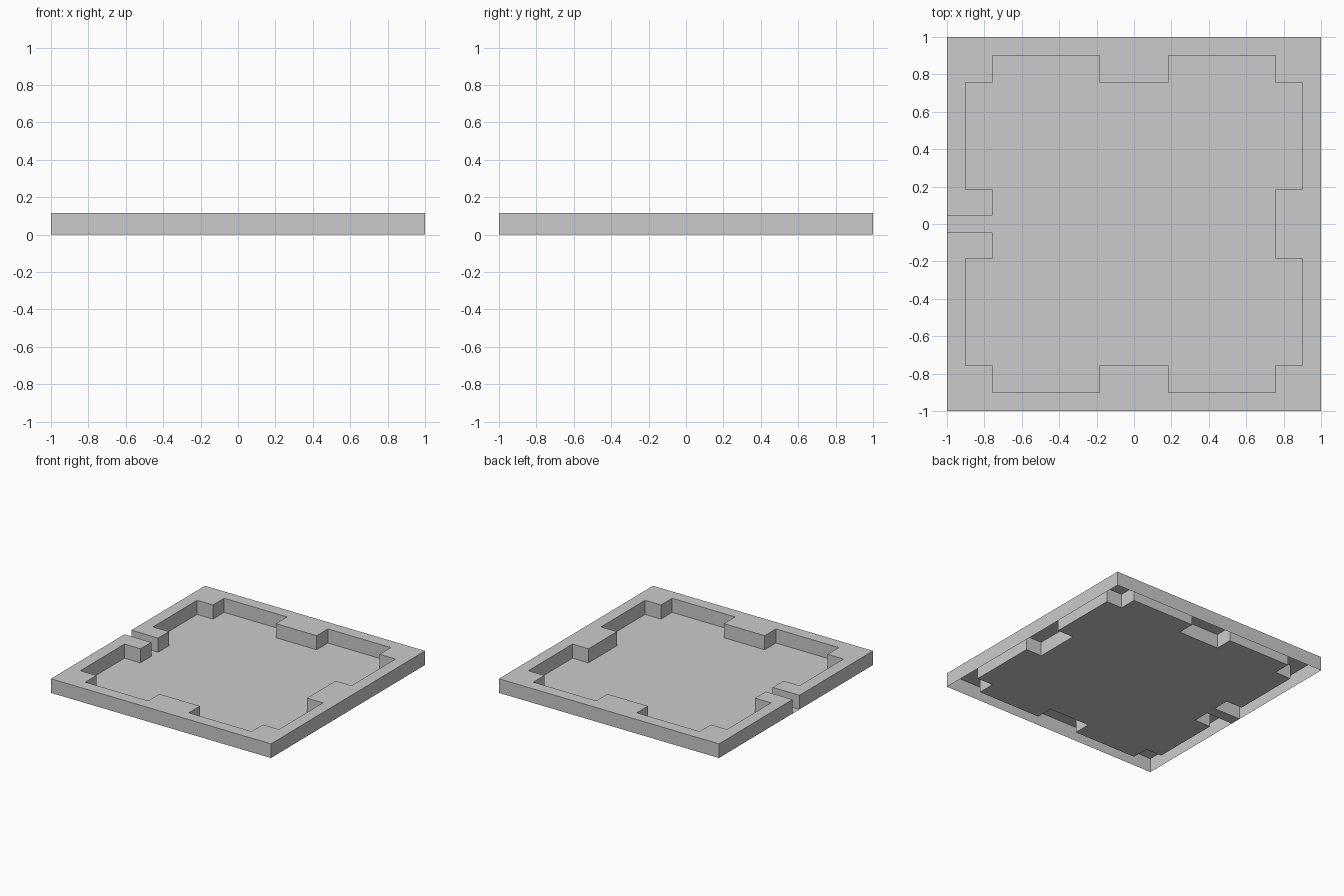
import bpy
import bmesh

if "Cube" in bpy.data.objects:
    bpy.data.objects.remove(bpy.data.objects["Cube"])

H = 0.116   # wall height
R = 0.902   # inner recess face
B = 0.757   # face of the inward blocks
S = 0.185   # half width of the middle blocks
C = 0.045   # half width of the gap in the left wall

# Opening outline: one quadrant turned four times, plus the gap on the left
quadrant = [(B, S), (R, S), (R, B), (B, B), (B, R), (S, R), (S, B)]


def turn(p, quarter_turns):
    x, y = p
    for _ in range(quarter_turns):
        x, y = -y, x
    return x, y


opening = [(-1, -C), (-B, -C)]
for k in (2, 3, 0, 1):
    opening += [turn(p, k) for p in quadrant]
opening += [(-B, C), (-1, C)]


def finish(name, bm):
    mesh = bpy.data.meshes.new(name)
    bm.to_mesh(mesh)
    bm.free()
    obj = bpy.data.objects.new(name, mesh)
    bpy.context.collection.objects.link(obj)
    return obj


# Rim: flat top with walls dropping to the ground, open underneath
outline = [(-1, -1), (1, -1), (1, 1), (-1, 1)] + opening[::-1]
bm = bmesh.new()
top = [bm.verts.new((x, y, H)) for x, y in outline]
low = [bm.verts.new((x, y, 0)) for x, y in outline]
bm.faces.new(top)
for i in range(len(outline)):
    j = (i + 1) % len(outline)
    bm.faces.new((low[i], low[j], top[j], top[i]))
finish("rim_wall", bm)

# Floor: thin sheet filling the opening and the gap
bm = bmesh.new()
bm.faces.new([bm.verts.new((x, y, 0)) for x, y in opening])
finish("floor", bm)
